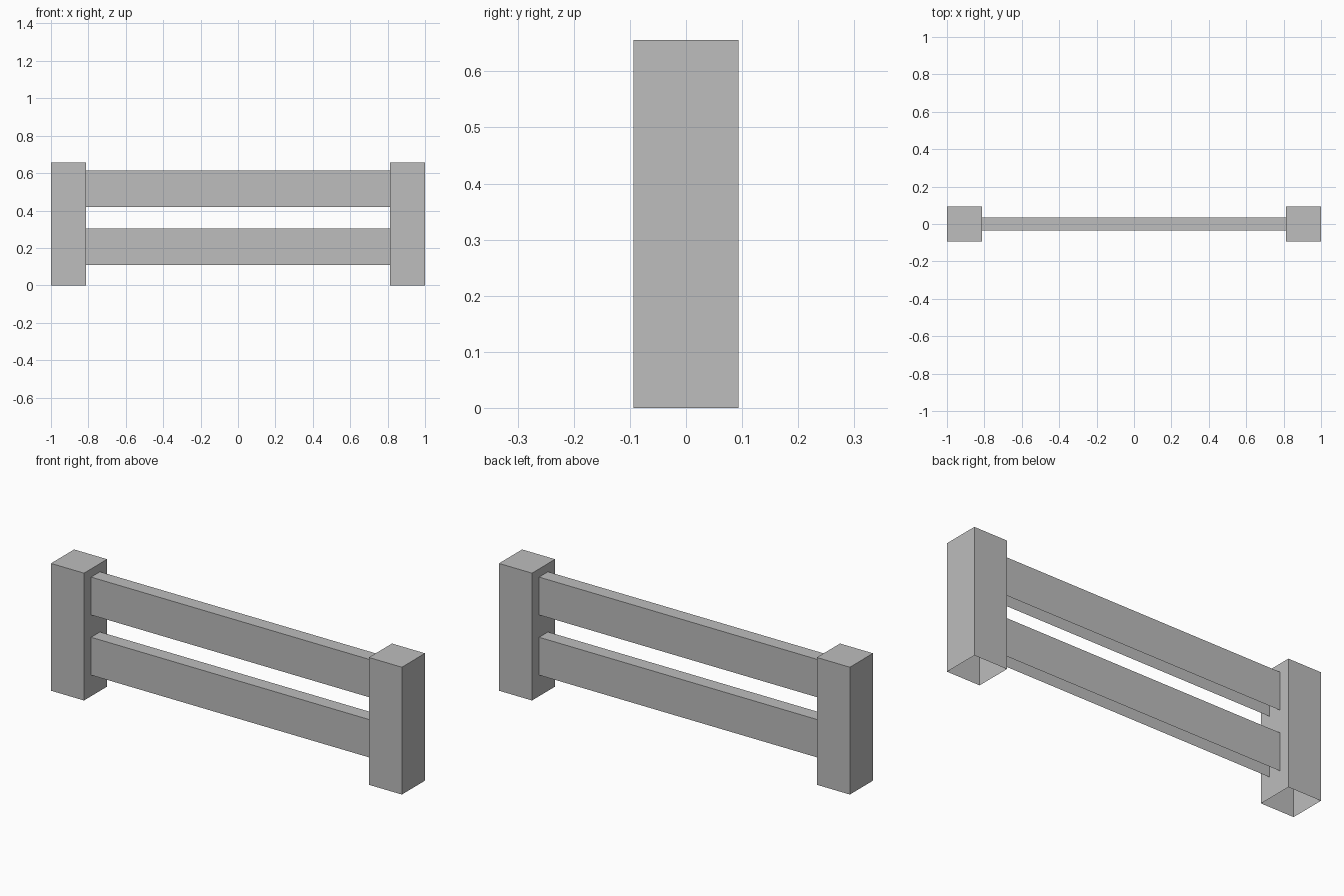
import bpy
import bmesh

cube = bpy.data.objects.get("Cube")
if cube:
    bpy.data.objects.remove(cube, do_unlink=True)

# Single grey used on every part
grey = bpy.data.materials.new("plain grey")
grey.use_nodes = True
colour = (0.51, 0.51, 0.51, 1)
grey.diffuse_color = colour
grey.node_tree.nodes["Principled BSDF"].inputs["Base Color"].default_value = colour


def open_box(name, centre, size, is_open):
    """Box without the faces whose outward normal passes is_open."""
    bm = bmesh.new()
    bmesh.ops.create_cube(bm, size=1)
    bm.normal_update()
    hidden = [f for f in bm.faces if is_open(f.normal)]
    bmesh.ops.delete(bm, geom=hidden, context='FACES')
    bmesh.ops.scale(bm, vec=size, verts=bm.verts)
    mesh = bpy.data.meshes.new(name)
    bm.to_mesh(mesh)
    bm.free()
    mesh.materials.append(grey)
    obj = bpy.data.objects.new(name, mesh)
    obj.location = centre
    bpy.context.collection.objects.link(obj)


POST = 0.188
HEIGHT = 0.656

# End posts, hollow underneath
for side, sign in (("left", 1), ("right", -1)):
    open_box(side + "_post", (sign * (1 - POST / 2), 0, HEIGHT / 2),
             (POST, POST, HEIGHT), lambda n: n.z < -0.5)

# Horizontal rails, open underneath and where they meet the posts
for level, z in (("lower", 0.206), ("upper", 0.516)):
    open_box(level + "_rail", (0, 0, z), (2 * (1 - POST) + 0.004, 0.072, 0.195),
             lambda n: n.z < -0.5 or abs(n.x) > 0.5)
